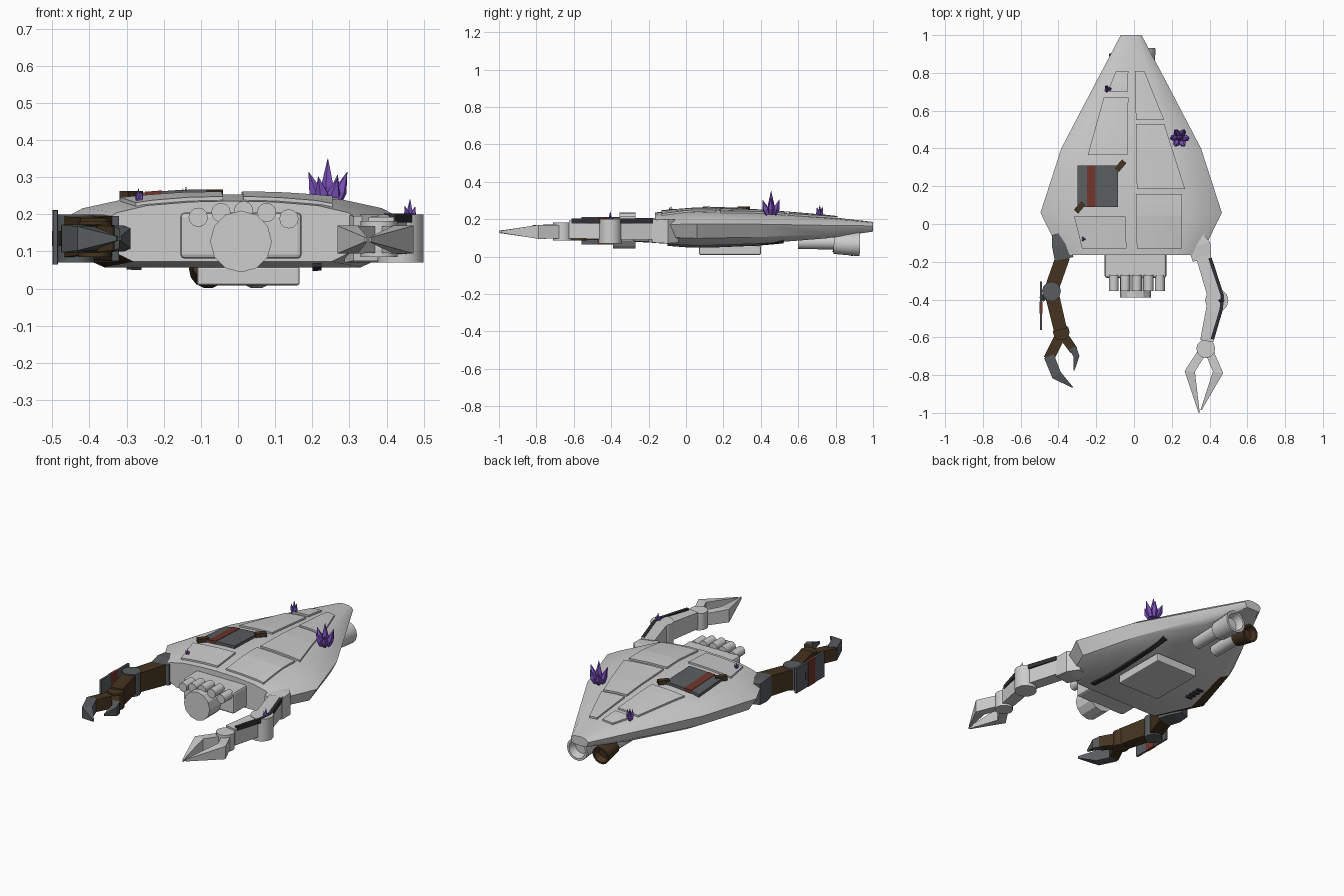
import bpy, bmesh, math, random
from mathutils import Vector

random.seed(4)
cube = bpy.data.objects.get("Cube")
if cube:
    bpy.data.objects.remove(cube)


def material(name, r, g, b):
    m = bpy.data.materials.new(name)
    m.use_nodes = True
    m.diffuse_color = (r, g, b, 1)
    node = next(n for n in m.node_tree.nodes if n.type == 'BSDF_PRINCIPLED')
    node.inputs["Base Color"].default_value = (r, g, b, 1)
    node.inputs["Roughness"].default_value = 0.7
    return m


LIGHT = material("light_grey", .61, .61, .61)
SLATE = material("slate", .1, .11, .115)
BROWN = material("rust_brown", .06, .034, .015)
RED = material("stripe_red", .16, .035, .025)
PURPLE = material("crystal_purple", .2, .08, .5)
DARK = material("dark_metal", .03, .03, .035)


def loft(name, rings, mat, smooth=False, bevel=0):
    """Skin a list of equal-length rings and cap both ends."""
    bm = bmesh.new()
    rows = [[bm.verts.new(p) for p in ring] for ring in rings]
    n = len(rows[0])
    for a, b in zip(rows, rows[1:]):
        for i in range(n):
            j = (i + 1) % n
            bm.faces.new((a[i], a[j], b[j], b[i]))
    bm.faces.new(rows[0])
    bm.faces.new(rows[-1])
    bmesh.ops.recalc_face_normals(bm, faces=bm.faces)
    mesh = bpy.data.meshes.new(name)
    bm.to_mesh(mesh)
    bm.free()
    mesh.materials.append(mat)
    ob = bpy.data.objects.new(name, mesh)
    bpy.context.collection.objects.link(ob)
    if bevel:
        mod = ob.modifiers.new("bevel", 'BEVEL')
        mod.width, mod.segments = bevel, 2
    if smooth:
        bpy.ops.object.select_all(action='DESELECT')
        ob.select_set(True)
        bpy.context.view_layer.objects.active = ob
        bpy.ops.object.shade_smooth_by_angle(angle=math.radians(32))
    return ob


def beam(name, path, sizes, mat, bevel=0):
    """Rectangular bar along a path; sizes are (width, height) per point."""
    pts = [Vector(p) for p in path]
    rings = []
    for i, (p, (w, h)) in enumerate(zip(pts, sizes)):
        d = pts[min(i + 1, len(pts) - 1)] - pts[max(i - 1, 0)]
        side = d.cross(Vector((0, 0, 1))).normalized() * w / 2
        up = Vector((0, 0, h / 2))
        rings.append([p - side - up, p + side - up, p + side + up, p - side + up])
    return loft(name, rings, mat, bevel=bevel)


def turned(name, start, end, profile, n, mat, smooth=False):
    """Turned part along an axis; profile is (fraction along, radius)."""
    a, b = Vector(start), Vector(end)
    q = (b - a).to_track_quat('Z', 'Y')
    rings = []
    for t, r in profile:
        c = a.lerp(b, t)
        rings.append([c + q @ Vector((r * math.cos(k * math.tau / n), r * math.sin(k * math.tau / n), 0))
                      for k in range(n)])
    return loft(name, rings, mat, smooth)


def lerp(a, b, t):
    return a + (b - a) * t


# Hull: stations of (y, half width, top, bottom) and a shared half section
MID = -.015
STATIONS = [(-.165, .37, .236, .062), (.06, .48, .254, .045), (.4, .37, .243, .058),
            (.75, .187, .214, .09), (1, .055, .185, .13)]
UPPER = [(0, 1), (.3, .985), (.62, .93), (.84, .82), (1, .62)]
LOWER = [(0, 0), (.72, .06), (.9, .25), (1, .62)]
HALF = UPPER + LOWER[2:0:-1]
rings = []
for y, w, top, bot in STATIONS:
    right = [(MID + w * u, y, lerp(bot, top, v)) for u, v in HALF]
    left = [(MID - w * u, y, lerp(bot, top, v)) for u, v in reversed(HALF[1:])]
    rings.append(right + left)
hull = loft("hull", rings, LIGHT, smooth=True)
hull.data.materials.append(BROWN)
# Rusted lower flank on the right side
for f in hull.data.polygons:
    if f.center.x < -.35 and f.center.z < .13 and -.1 < f.center.y < .4:
        f.material_index = 1


def hull_z(x, y, top=True):
    """Height of the hull skin over a point."""
    for s, e in zip(STATIONS, STATIONS[1:]):
        if y <= e[0]:
            break
    t = (y - s[0]) / (e[0] - s[0])
    w, hi, lo = (lerp(s[i], e[i], t) for i in (1, 2, 3))
    u = min(abs(x - MID) / w, 1)
    line = UPPER if top else LOWER
    for a, b in zip(line, line[1:]):
        if u <= b[0]:
            break
    return lerp(lo, hi, lerp(a[1], b[1], (u - a[0]) / (b[0] - a[0])))


def patch(name, corners, thick, mat, top=True, n=5):
    """Plate that follows the hull skin; corners go round from back left."""
    a, b, c, d = (Vector(p) for p in corners)
    sign = 1 if top else -1
    rows = []
    for j in range(n + 1):
        l, r = a.lerp(d, j / n), b.lerp(c, j / n)
        line = [l.lerp(r, i / n) for i in range(n + 1)]
        outer = [(p.x, p.y, hull_z(p.x, p.y, top) + sign * thick) for p in line]
        inner = [(p.x, p.y, hull_z(p.x, p.y, top) - sign * .006) for p in reversed(line)]
        rows.append(outer + inner)
    return loft(name, rows, mat)


# Raised deck plates
DECK = [
    [(-.095, .81), (-.03, .81), (-.035, .7), (-.14, .7)],
    [(-.16, .67), (-.03, .67), (-.035, .365), (-.245, .365)],
    [(-.317, .04), (-.045, .04), (-.04, -.13), (-.275, -.13)],
    [(.005, .81), (.055, .81), (.16, .55), (.01, .55)],
    [(.01, .53), (.16, .53), (.27, .185), (.015, .185)],
    [(.01, .16), (.255, .16), (.255, -.13), (.015, -.13)]]
for i, quad in enumerate(DECK):
    patch(f"deck_plate_{i + 1}", quad, .01, LIGHT)


def rect(x0, x1, y0, y1):
    return [(x0, y1), (x1, y1), (x1, y0), (x0, y0)]


# Striped repair plate with its clamps
patch("repair_plate", rect(-.3, -.085, .09, .31), .016, SLATE)
patch("repair_stripe", rect(-.25, -.205, .089, .311), .018, RED)
for i, (x, y) in enumerate([(-.07, .31), (-.285, .09)]):
    z = hull_z(x, y) + .01
    beam(f"plate_clamp_{i + 1}", [(x - .022, y - .025, z), (x + .018, y + .022, z)], [(.03, .025)] * 2, BROWN)

# Underside: belly plate, rail and vents
beam("belly_plate", [(.028, .07, .034), (.028, .4, .034)], [(.276, .05)] * 2, LIGHT, bevel=.006)
patch("belly_rail", rect(.2, .225, -.1, .52), .008, DARK, top=False)
for i in range(4):
    y = .13 + i * .03
    patch(f"belly_vent_{i + 1}", rect(-.3, -.26, y, y + .015), .007, DARK, top=False, n=2)

# Front housing, main barrel and small barrels on an arc
beam("front_housing", [(.008, -.12, .143), (.008, -.285, .143)], [(.327, .125)] * 2, LIGHT, bevel=.012)
turned("main_barrel", (.008, -.27, .127), (.008, -.39, .127), [(0, .083), (1, .083)], 12, LIGHT)
for i, (x, z) in enumerate([(-.107, .192), (-.046, .205), (.015, .21), (.077, .205), (.137, .188)]):
    turned(f"small_barrel_{i + 1}", (x, -.27, z), (x, -.355, z), [(0, .026), (1, .026)], 12, LIGHT, True)

# Rear engines
for side, x, r, end, mat in [("left", .05, .065, .93, LIGHT), ("right", -.08, .052, .9, BROWN)]:
    turned(f"{side}_engine_body", (x, .6, .075), (x, .82, .075), [(0, .036), (1, .038)], 14, LIGHT, True)
    turned(f"{side}_engine_nozzle", (x, .79, .068), (x, end, r), [(0, r * .85), (1, r), (1, r * .8), (.7, r * .6)],
           14, mat, True)


def joint(name, x, y, r, z0, z1, mat):
    turned(name, (x, y, z0), (x, y, z1), [(0, r), (1, r)], 12, mat, True)


def limb(name, points, widths, heights, mat, z=.135):
    beam(name, [(x, y, z) for x, y in points], list(zip(widths, heights)), mat)


# Left arm
limb("left_shoulder", [(.325, -.05), (.345, -.11), (.36, -.19)], [.06, .12, .1], [.12, .13, .12], LIGHT)
limb("left_upper_arm", [(.365, -.17), (.43, -.39)], [.075, .075], [.11, .11], LIGHT, .145)
joint("left_elbow", .438, -.405, .062, .07, .2, LIGHT)
limb("left_forearm", [(.425, -.42), (.385, -.62)], [.075, .07], [.105, .095], LIGHT, .145)
joint("left_wrist", .38, -.66, .05, .085, .182, LIGHT)
limb("left_inner_finger", [(.36, -.68), (.295, -.78), (.345, -1)], [.045, .055, .006], [.07, .075, .012], LIGHT, .132)
limb("left_outer_finger", [(.4, -.68), (.445, -.785), (.355, -.985)], [.045, .055, .006], [.07, .075, .012], LIGHT, .132)
limb("left_arm_cable", [(.402, -.18), (.468, -.38), (.462, -.45), (.415, -.61)], [.018] * 4, [.025] * 4, DARK, .19)

# Right arm, rusted with slate joints
limb("right_shoulder", [(-.405, -.05), (-.385, -.11), (-.37, -.185)], [.06, .1, .1], [.12, .13, .12], SLATE)
limb("right_upper_arm", [(-.375, -.17), (-.435, -.34)], [.075, .075], [.12, .11], BROWN)
joint("right_elbow", -.437, -.355, .05, .07, .2, SLATE)
limb("right_forearm", [(-.435, -.37), (-.39, -.56)], [.075, .07], [.11, .1], BROWN, .14)
joint("right_wrist", -.385, -.572, .044, .085, .182, BROWN)
limb("right_outer_finger", [(-.39, -.59), (-.452, -.715)], [.055, .055], [.075, .07], BROWN)
limb("right_outer_claw", [(-.45, -.7), (-.41, -.8), (-.325, -.865)], [.055, .055, .006], [.075, .065, .012], SLATE)
limb("right_inner_finger", [(-.375, -.59), (-.318, -.67)], [.05, .045], [.075, .065], BROWN)
limb("right_inner_claw", [(-.325, -.655), (-.305, -.7), (-.318, -.775)], [.04, .032, .006], [.07, .055, .012], SLATE)

# Arm shield with stripe
limb("arm_shield", [(-.492, -.305), (-.492, -.56)], [.012, .012], [.145, .145], SLATE, .138)
limb("shield_stripe", [(-.492, -.41), (-.492, -.475)], [.016, .016], [.147, .147], RED, .138)
limb("shield_bracket", [(-.45, -.36), (-.49, -.4)], [.03, .03], [.04, .04], DARK)


# Crystals
def crystals(name, base, height, spread, count):
    for i in range(count):
        ang = i * math.tau / max(count - 1, 1)
        out = 0 if i == 0 else spread
        b = Vector(base) + Vector((math.cos(ang), math.sin(ang), 0)) * out * .45
        tip = b + Vector((math.cos(ang) * out * .7, math.sin(ang) * out * .7,
                          height * (1 if i == 0 else random.uniform(.55, .95))))
        r = height * .15
        turned(f"{name}_{i + 1}", b, tip, [(0, r * .7), (.4, r), (1, r * .04)], 5, PURPLE)


crystals("large_crystal", (.242, .455, .225), .125, .045, 7)
crystals("rear_crystal", (-.14, .715, .205), .07, .015, 4)
crystals("front_crystal", (-.268, -.08, .235), .036, .01, 4)
crystals("elbow_crystal", (.463, -.405, .19), .052, .012, 3)
